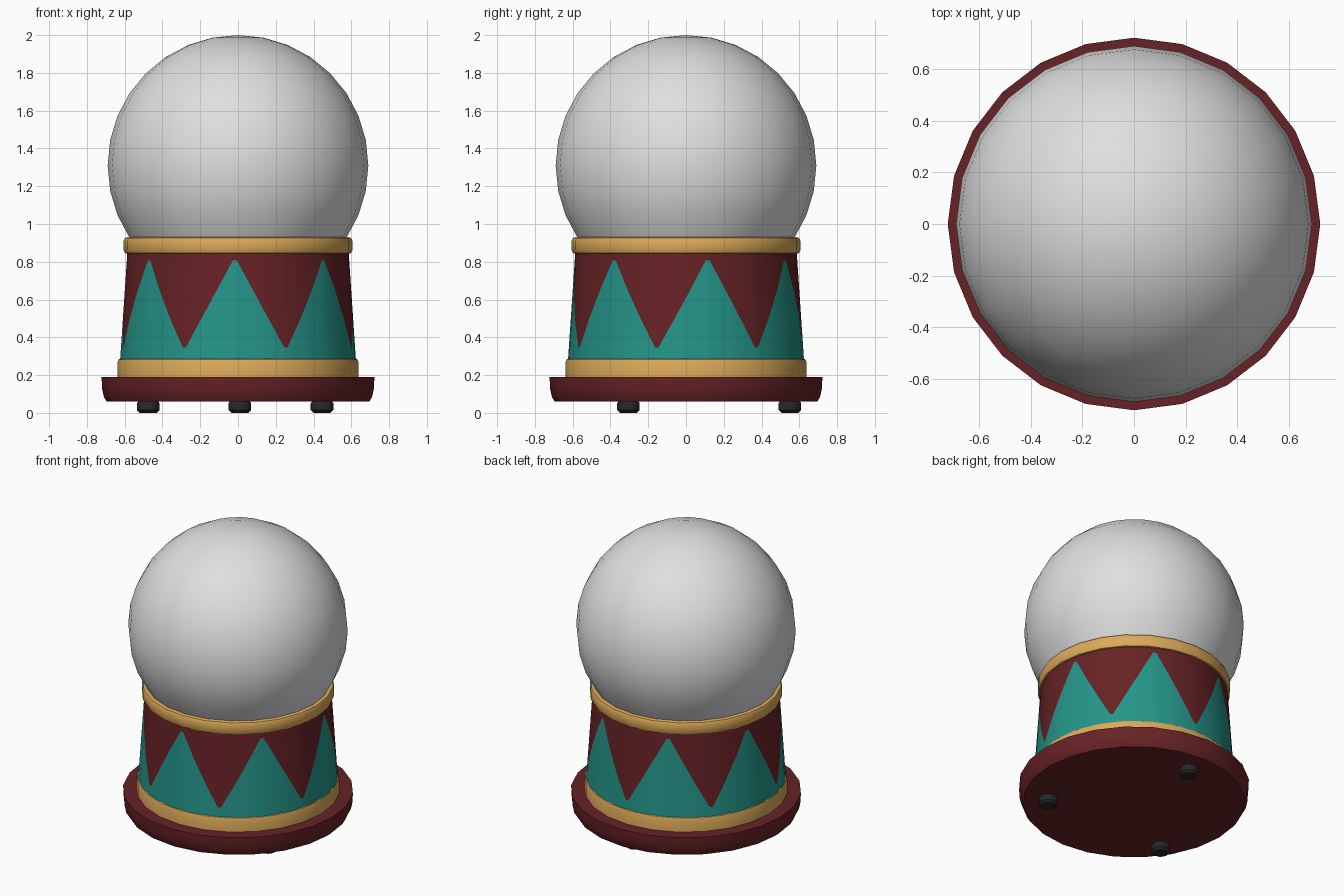
import bpy, bmesh, math

if "Cube" in bpy.data.objects:
    bpy.data.objects.remove(bpy.data.objects["Cube"])

def material(name, r, g, b):
    m = bpy.data.materials.new(name)
    m.diffuse_color = (r, g, b, 1)
    m.use_nodes = True
    m.node_tree.nodes["Principled BSDF"].inputs["Base Color"].default_value = m.diffuse_color
    return m

RED = material("dark red", 0.135, 0.016, 0.019)
TEAL = material("teal", 0.018, 0.30, 0.25)
GOLD = material("gold", 0.72, 0.40, 0.10)
GLASS = material("frosted glass", 0.74, 0.74, 0.74)
RUBBER = material("black rubber", 0.02, 0.02, 0.02)

def finish(bm, name, mats, smooth=35):
    bmesh.ops.remove_doubles(bm, verts=bm.verts, dist=1e-5)
    bmesh.ops.recalc_face_normals(bm, faces=bm.faces)
    mesh = bpy.data.meshes.new(name)
    bm.to_mesh(mesh)
    bm.free()
    ob = bpy.data.objects.new(name, mesh)
    bpy.context.collection.objects.link(ob)
    for m in mats:
        mesh.materials.append(m)
    bpy.ops.object.select_all(action='DESELECT')
    ob.select_set(True)
    bpy.context.view_layer.objects.active = ob
    bpy.ops.object.shade_smooth_by_angle(angle=math.radians(smooth))
    return ob

def lathe(name, profile, mat, sides=24, x=0, y=0):
    """Spin an (r, z) profile round a vertical axis and cap open ends."""
    bm = bmesh.new()
    rings = [[bm.verts.new((x + r * math.cos(i * math.tau / sides),
                            y + r * math.sin(i * math.tau / sides), z))
              for i in range(sides)] for r, z in profile]
    for a, b in zip(rings, rings[1:]):
        for i in range(sides):
            j = (i + 1) % sides
            bm.faces.new((a[i], a[j], b[j], b[i]))
    bm.faces.new(rings[0])
    if profile[-1][0] > 1e-4:
        bm.faces.new(rings[-1])
    return finish(bm, name, [mat])

# Plinth and gold bands
lathe("plinth", [(0.695, 0.06), (0.71, 0.085), (0.72, 0.13), (0.722, 0.19)], RED)
lathe("lower_band", [(0.637, 0.185), (0.637, 0.27), (0.632, 0.283), (0.62, 0.29)], GOLD)
lathe("upper_band", [(0.585, 0.842), (0.598, 0.846), (0.605, 0.86), (0.605, 0.912),
                     (0.598, 0.926), (0.585, 0.93)], GOLD)

# Glass globe, open only where it sits inside the upper band
R, CZ = 0.69, 1.31
arc = [math.radians(-33.75 + 11.25 * k) for k in range(12)]
lathe("globe", [(R * math.cos(a), CZ + R * math.sin(a)) for a in arc], GLASS)

# Drum with a seven-point zigzag: teal below the line, red above
def drum():
    bm = bmesh.new()
    hi, lo, bottom, top = 0.808, 0.347, 0.28, 0.85
    step = [(-1, hi), (1, hi), (9, None), (17, None), (24.8, lo),
            (26.63, lo), (34.4, None), (42.4, None)]
    radius = lambda z: 0.624 + (z - 0.29) * (0.587 - 0.624) / 0.55
    columns = []
    for k in range(7):
        for d, z in step:
            if z is None:
                away = d if d < 25.7 else 360 / 7 - d
                z = hi + (lo - hi) * (away - 1) / 23.8
            a = math.radians(-91.6 + k * 360 / 7 + d)
            columns.append([bm.verts.new((radius(h) * math.cos(a), radius(h) * math.sin(a), h))
                            for h in (bottom, z, top)])
    for a, b in zip(columns, columns[1:] + columns[:1]):
        bm.faces.new((a[0], b[0], b[1], a[1])).material_index = 1
        bm.faces.new((a[1], b[1], b[2], a[2])).material_index = 0
    return finish(bm, "drum", [RED, TEAL])

drum()

# Three rubber feet
for i, (x, y) in enumerate([(0.01, 0.55), (-0.475, -0.305), (0.445, -0.305)]):
    lathe(f"foot_{i + 1}", [(0.045, 0.0), (0.06, 0.015), (0.06, 0.05), (0.05, 0.065)],
          RUBBER, 12, x, y)
